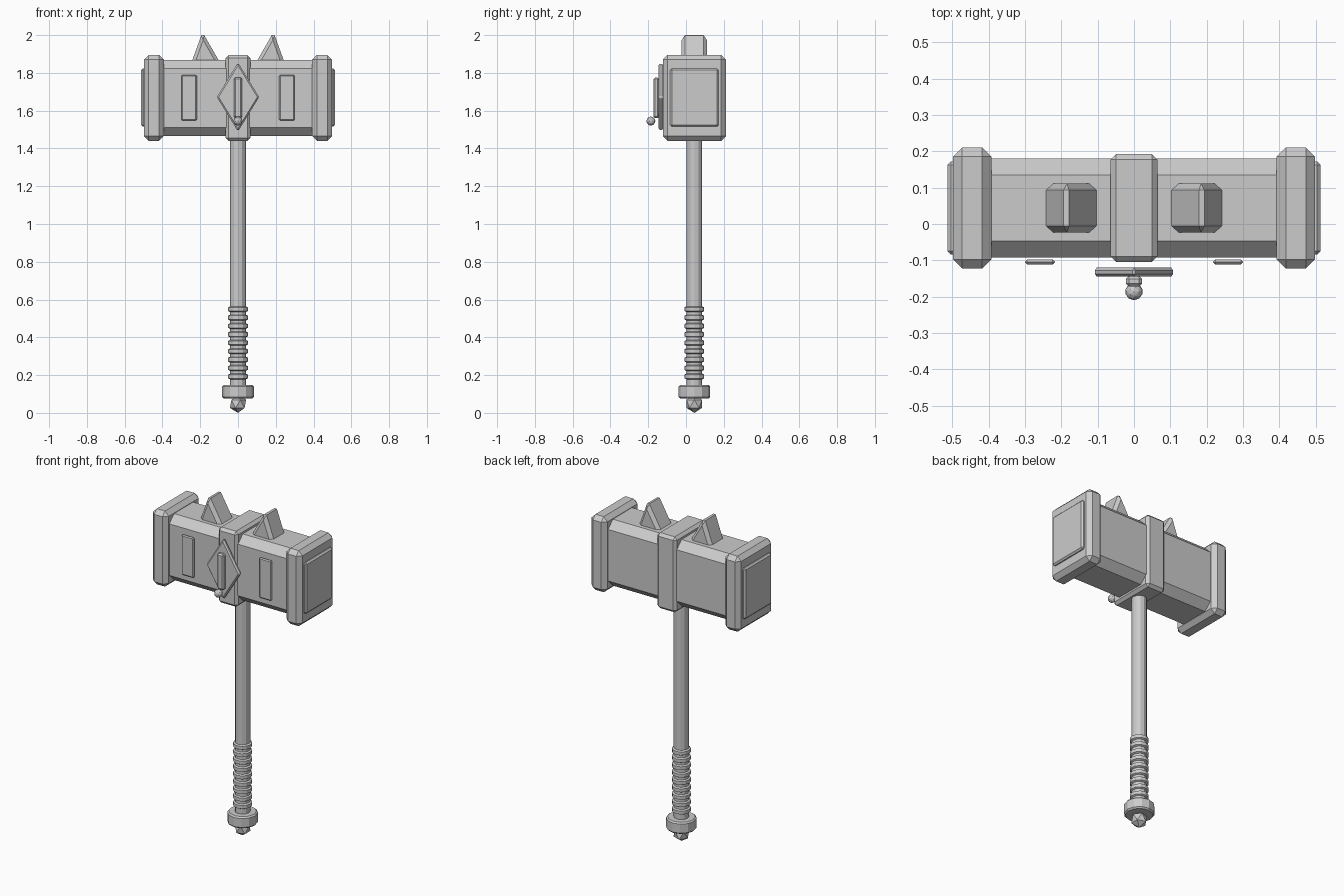
import bpy, bmesh
from mathutils import Matrix, Vector

cube = bpy.data.objects.get("Cube")
if cube:
    bpy.data.objects.remove(cube, do_unlink=True)

YC = 0.044  # depth centre of head and handle

grey = bpy.data.materials.new("plain_grey")
grey.use_nodes = True
grey.diffuse_color = (0.6, 0.6, 0.6, 1)
grey.node_tree.nodes["Principled BSDF"].inputs["Base Color"].default_value = (0.6, 0.6, 0.6, 1)


def finish(name, bm, bevel=0, mirror=False):
    if bevel:
        bmesh.ops.bevel(bm, geom=bm.edges[:], offset=bevel, segments=1,
                        affect='EDGES', clamp_overlap=True)
    bmesh.ops.recalc_face_normals(bm, faces=bm.faces[:])
    mesh = bpy.data.meshes.new(name)
    bm.to_mesh(mesh)
    bm.free()
    mesh.materials.append(grey)
    obj = bpy.data.objects.new(name, mesh)
    bpy.context.collection.objects.link(obj)
    if mirror:
        obj.modifiers.new("mirror", 'MIRROR')
    return obj


def box(name, lo, hi, bevel=0, mirror=False):
    lo, hi = Vector(lo), Vector(hi)
    bm = bmesh.new()
    bmesh.ops.create_cube(bm, size=1, matrix=Matrix.Translation((lo + hi) / 2)
                          @ Matrix.Diagonal((*(hi - lo), 1)))
    return finish(name, bm, bevel, mirror)


def prism(name, points, direction, bevel=0, mirror=False):
    bm = bmesh.new()
    face = bm.faces.new([bm.verts.new(p) for p in points])
    ext = bmesh.ops.extrude_face_region(bm, geom=[face], use_keep_orig=True)
    moved = [v for v in ext["geom"] if isinstance(v, bmesh.types.BMVert)]
    bmesh.ops.translate(bm, verts=moved, vec=direction)
    return finish(name, bm, bevel, mirror)


def lathe(name, profile, sides):
    bm = bmesh.new()
    verts = [bm.verts.new((r, YC, z)) for r, z in profile]
    edges = [bm.edges.new(pair) for pair in zip(verts, verts[1:])]
    bmesh.ops.spin(bm, geom=verts + edges, cent=(0, YC, 0), axis=(0, 0, 1),
                   angle=6.283185307, steps=sides)
    bmesh.ops.remove_doubles(bm, verts=bm.verts[:], dist=0.0002)
    return finish(name, bm)


def gem(name, centre, radius, detail):
    bm = bmesh.new()
    bmesh.ops.create_icosphere(bm, subdivisions=detail, radius=radius,
                               matrix=Matrix.Translation(centre))
    return finish(name, bm)


# Head: chamfered block running left to right
hy, hz, c, mid = 0.136, 0.2, 0.045, 1.667
outline = [(hy, hz - c), (hy - c, hz), (c - hy, hz), (-hy, hz - c),
           (-hy, c - hz), (c - hy, -hz), (hy - c, -hz), (hy, c - hz)]
prism("head_block", [(-0.42, YC + y, mid + z) for y, z in outline], (0.84, 0, 0))

# End caps and their raised striking plates
box("end_caps", (0.393, YC - 0.167, 1.44), (0.498, YC + 0.167, 1.895), 0.025, True)
box("striking_plates", (0.48, YC - 0.128, 1.515), (0.513, YC + 0.128, 1.823), 0.009, True)

# Centre band
box("centre_band", (-0.065, YC - 0.149, 1.44), (0.065, YC + 0.149, 1.895), 0.016)

# Front ornament: diamond, slim bar and bead
prism("front_diamond", [(0, -0.12, 1.49), (0.112, -0.12, 1.672), (0, -0.12, 1.855),
                        (-0.112, -0.12, 1.672)], (0, -0.025, 0), 0.008)
box("front_bar", (-0.022, -0.172, 1.56), (0.022, -0.143, 1.775), 0.008)
gem("front_bead", (0, -0.186, 1.545), 0.024, 2)

# Small front panels
box("front_panels", (0.218, -0.112, 1.548), (0.3, -0.098, 1.79), 0.006, True)

# Top spikes: lopsided wedges
prism("top_spikes", [(0.09, -0.023, 1.845), (0.25, -0.023, 1.845), (0.188, -0.023, 2.016)],
      (0, 0.134, 0), 0.018, True)

# Handle with a ringed grip
lathe("handle", [(0.0, 0.1), (0.042, 0.1), (0.042, 1.5), (0.0, 1.5)], 12)
for i in range(9):
    z = 0.193 + i * 0.0445
    lathe(f"grip_ring_{i + 1}", [(0.04, z - 0.016), (0.052, z - 0.01),
                                 (0.052, z + 0.01), (0.04, z + 0.016)], 12)

# Pommel collar and faceted tip
lathe("pommel_collar", [(0.0, 0.077), (0.076, 0.077), (0.084, 0.085), (0.084, 0.139),
                        (0.076, 0.147), (0.0, 0.147)], 12)
gem("pommel_tip", (0, YC, 0.048), 0.048, 1)
